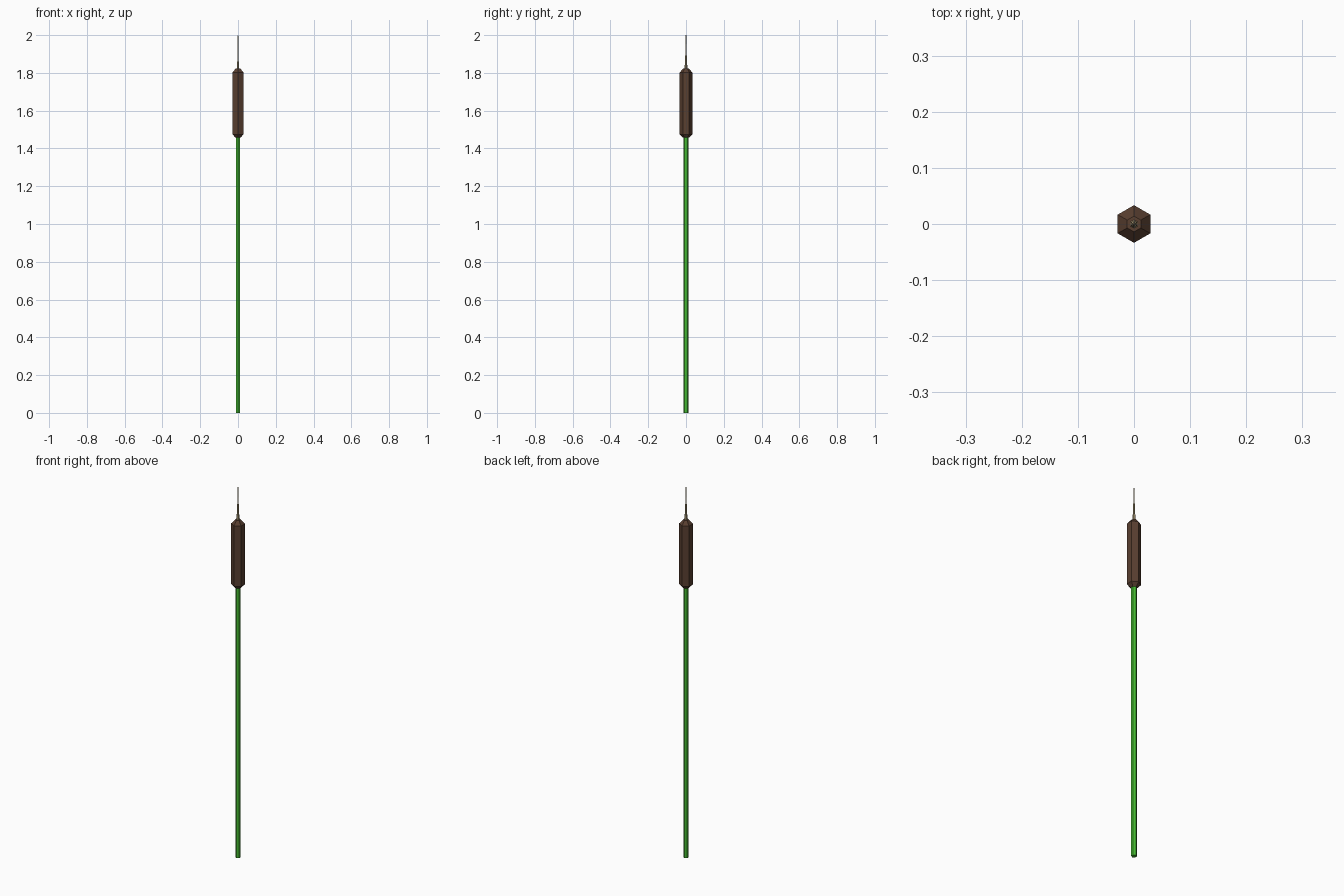
import bpy, math

if "Cube" in bpy.data.objects:
    bpy.data.objects.remove(bpy.data.objects["Cube"])


def lathe(name, profile, color, sides=6):
    """Low-poly hexagonal turning from (radius, height) pairs, corners on +-y."""
    verts, faces = [], []
    for r, z in profile:
        for i in range(sides):
            a = math.pi / 2 + 2 * math.pi * i / sides
            verts.append((r * math.cos(a), r * math.sin(a), z))
    for k in range(len(profile) - 1):
        for i in range(sides):
            j = (i + 1) % sides
            b = k * sides
            faces.append((b + i, b + j, b + sides + j, b + sides + i))
    faces.append(tuple(reversed(range(sides))))
    faces.append(tuple(range(len(verts) - sides, len(verts))))
    mesh = bpy.data.meshes.new(name)
    mesh.from_pydata(verts, [], faces)
    mat = bpy.data.materials.new(name + "_color")
    mat.diffuse_color = color
    mat.use_nodes = True
    mat.node_tree.nodes["Principled BSDF"].inputs["Base Color"].default_value = mat.diffuse_color
    mesh.materials.append(mat)
    obj = bpy.data.objects.new(name, mesh)
    bpy.context.collection.objects.link(obj)
    return obj


# Long green stem
lathe("stem", [(0.0135, 0), (0.0135, 1.465)], (0.06, 0.5, 0.03, 1))

# Brown seed head with chamfered ends
lathe("seed_head", [(0.016, 1.457), (0.0335, 1.475), (0.0335, 1.802), (0.014, 1.824)],
      (0.1, 0.05, 0.03, 1))

# Thin dry spike on top
lathe("spike", [(0.008, 1.815), (0.006, 1.855), (0.0045, 1.86), (0.0035, 1.92), (0.0015, 2.0)],
      (0.45, 0.36, 0.2, 1))
